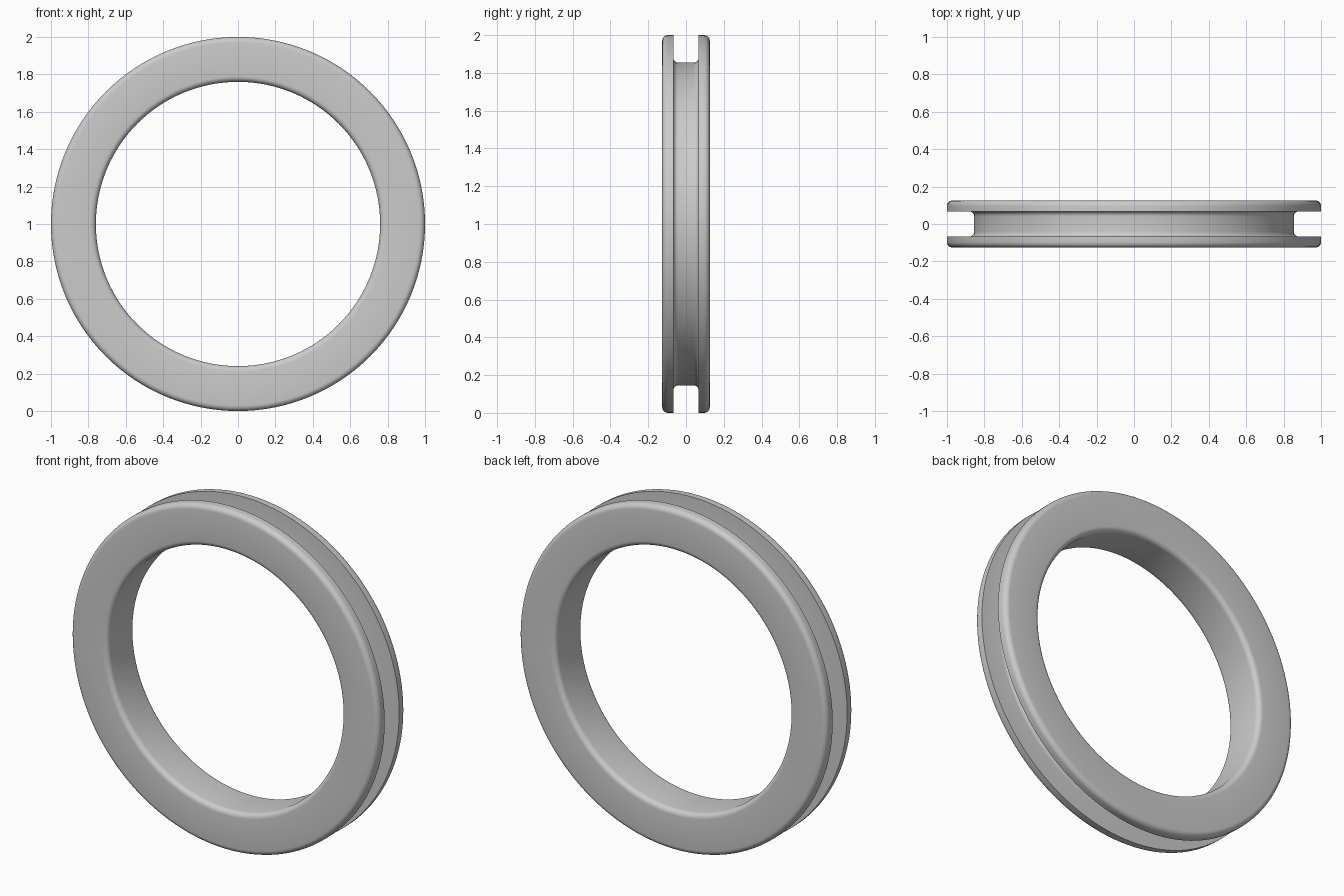
import bpy, bmesh, math
from mathutils import Vector

cube = bpy.data.objects.get("Cube")
if cube:
    bpy.data.objects.remove(cube, do_unlink=True)

OUTER, INNER, GROOVE = 1.0, 0.76, 0.855   # radii
HALF, SLOT = 0.126, 0.067                 # half widths of ring and groove
SEGMENTS, ARC = 128, 6

grey = bpy.data.materials.new("plain grey")
grey.use_nodes = True
colour = (0.6, 0.6, 0.6, 1)
grey.diffuse_color = colour
grey.node_tree.nodes["Principled BSDF"].inputs["Base Color"].default_value = colour


def rounded(corners):
    """Round the right-angled corners of a closed profile of (radius, y, fillet)."""
    points = []
    for i, (r, y, fillet) in enumerate(corners):
        corner = Vector((r, y))
        if not fillet:
            points.append(corner)
            continue
        to_prev = (Vector(corners[i - 1][:2]) - corner).normalized()
        to_next = (Vector(corners[(i + 1) % len(corners)][:2]) - corner).normalized()
        centre = corner + (to_prev + to_next) * fillet
        for k in range(ARC + 1):
            a = math.pi / 2 * k / ARC
            points.append(centre - fillet * (to_next * math.cos(a) + to_prev * math.sin(a)))
    return points


# Half of the cross-section, mirrored to give the full grooved channel
half = [(GROOVE, SLOT, 0.025), (OUTER, SLOT, 0), (OUTER, HALF, 0.03), (INNER, HALF, 0.03)]
profile = rounded(half + [(r, -y, f) for r, y, f in reversed(half)])

# Grooved ring, spun around the y axis
bm = bmesh.new()
verts = [bm.verts.new((p.x, p.y, 0)) for p in profile]
edges = [bm.edges.new((v, verts[i - 1])) for i, v in enumerate(verts)]
bmesh.ops.spin(bm, geom=verts + edges, cent=(0, 0, 0), axis=(0, 1, 0),
               angle=math.tau, steps=SEGMENTS, use_merge=True)
bmesh.ops.remove_doubles(bm, verts=bm.verts, dist=0.00001)
bmesh.ops.recalc_face_normals(bm, faces=bm.faces)
bmesh.ops.translate(bm, verts=bm.verts, vec=(0, 0, OUTER))
mesh = bpy.data.meshes.new("grooved_ring")
bm.to_mesh(mesh)
bm.free()
mesh.materials.append(grey)
ring = bpy.data.objects.new("grooved_ring", mesh)
bpy.context.collection.objects.link(ring)

# Smooth fillets, sharp groove lips
bpy.ops.object.select_all(action="DESELECT")
ring.select_set(True)
bpy.context.view_layer.objects.active = ring
bpy.ops.object.shade_smooth_by_angle(angle=math.radians(30))
